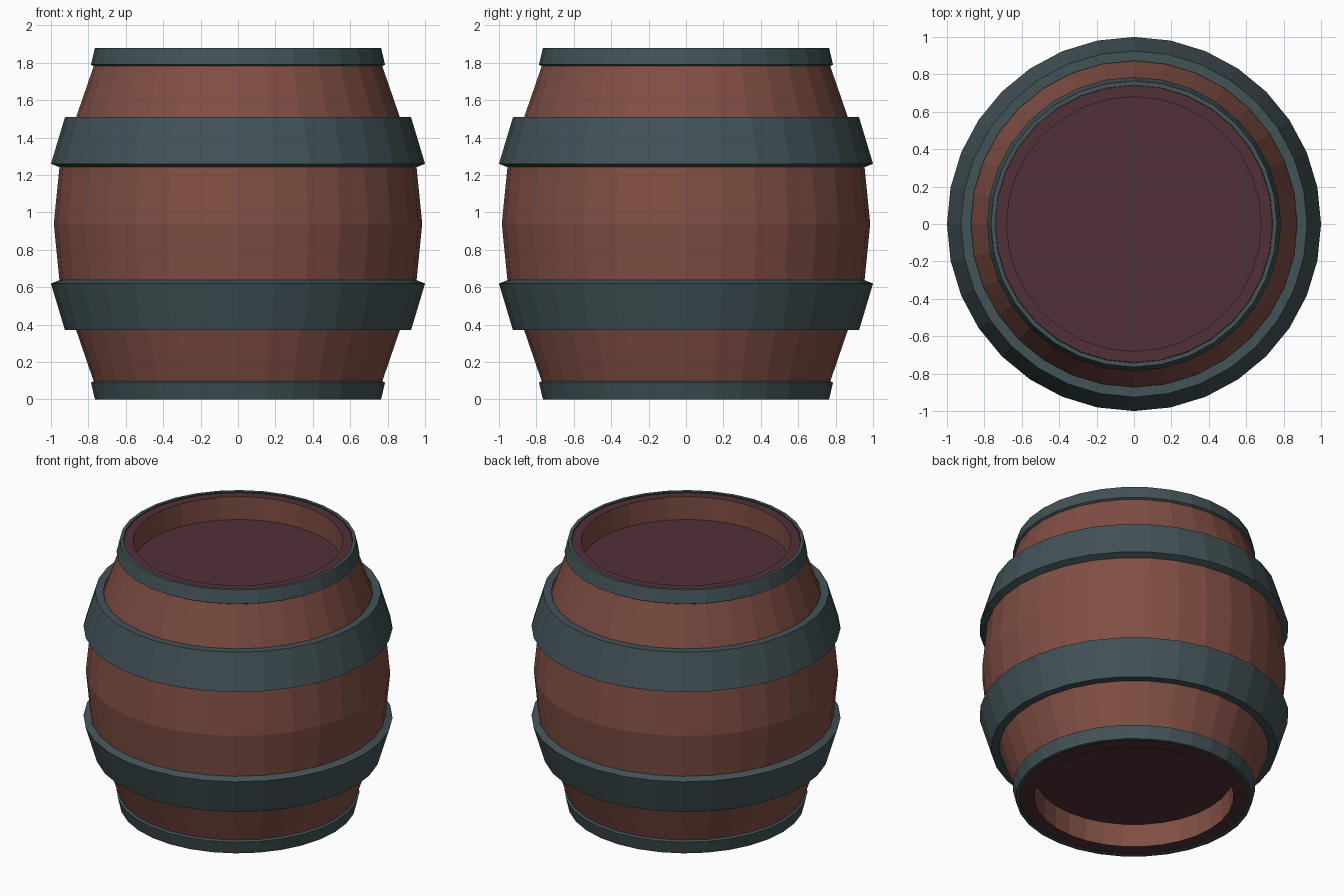
import bpy, bmesh, math

if "Cube" in bpy.data.objects:
    bpy.data.objects.remove(bpy.data.objects["Cube"])

SIDES = 32
H = 1.88


def material(name, rgb):
    m = bpy.data.materials.new(name)
    m.diffuse_color = (*rgb, 1)
    m.use_nodes = True
    m.node_tree.nodes["Principled BSDF"].inputs["Base Color"].default_value = m.diffuse_color
    return m


wood = material("red brown wood", (0.216, 0.077, 0.058))
iron = material("blue grey iron", (0.055, 0.084, 0.095))
lid = material("dark plum wood", (0.084, 0.030, 0.040))


def lathe(name, profile, mats, closed=False, lid_rule=None):
    """Spin an (r, z) profile round z; a radius of 0 becomes a single pole."""
    bm = bmesh.new()
    rings = []
    for r, z in profile:
        if r == 0:
            rings.append([bm.verts.new((0, 0, z))] * SIDES)
        else:
            rings.append([bm.verts.new((r * math.cos(2 * math.pi * i / SIDES),
                                        r * math.sin(2 * math.pi * i / SIDES), z))
                          for i in range(SIDES)])
    pairs = list(zip(rings, rings[1:]))
    if closed:
        pairs.append((rings[-1], rings[0]))
    for a, b in pairs:
        for i in range(SIDES):
            j = (i + 1) % SIDES
            bm.faces.new(list(dict.fromkeys((a[i], a[j], b[j], b[i]))))
    bmesh.ops.recalc_face_normals(bm, faces=bm.faces)
    bm.normal_update()
    if lid_rule:
        for f in bm.faces:
            f.material_index = int(lid_rule(f))
    me = bpy.data.meshes.new(name)
    bm.to_mesh(me)
    bm.free()
    for m in mats:
        me.materials.append(m)
    ob = bpy.data.objects.new(name, me)
    bpy.context.collection.objects.link(ob)
    return ob


# Barrel body: bulging staves, flat rims and recessed ends
lathe("barrel_body",
      [(0, 0.17), (0.645, 0.17), (0.645, 0.005), (0.74, 0.005),
       (0.865, 0.37), (0.955, 0.64), (0.985, 0.94), (0.955, 1.24),
       (0.865, 1.51), (0.74, 1.873), (0.68, 1.873), (0.68, 1.71), (0, 1.71)],
      [wood, lid], lid_rule=lambda f: abs(f.normal.z) > 0.9)

# Iron hoops, mirrored about the middle height
wide = [(0.872, 1.51), (0.925, 1.51), (1.0, 1.26), (0.95, 1.24)]
end = [(0.742, H), (0.765, H), (0.786, 1.79), (0.768, 1.78)]
for label, prof in (("wide_hoop", wide), ("end_hoop", end)):
    lathe("upper_" + label, prof, [iron], closed=True)
    lathe("lower_" + label, [(r, H - z) for r, z in prof], [iron], closed=True)
